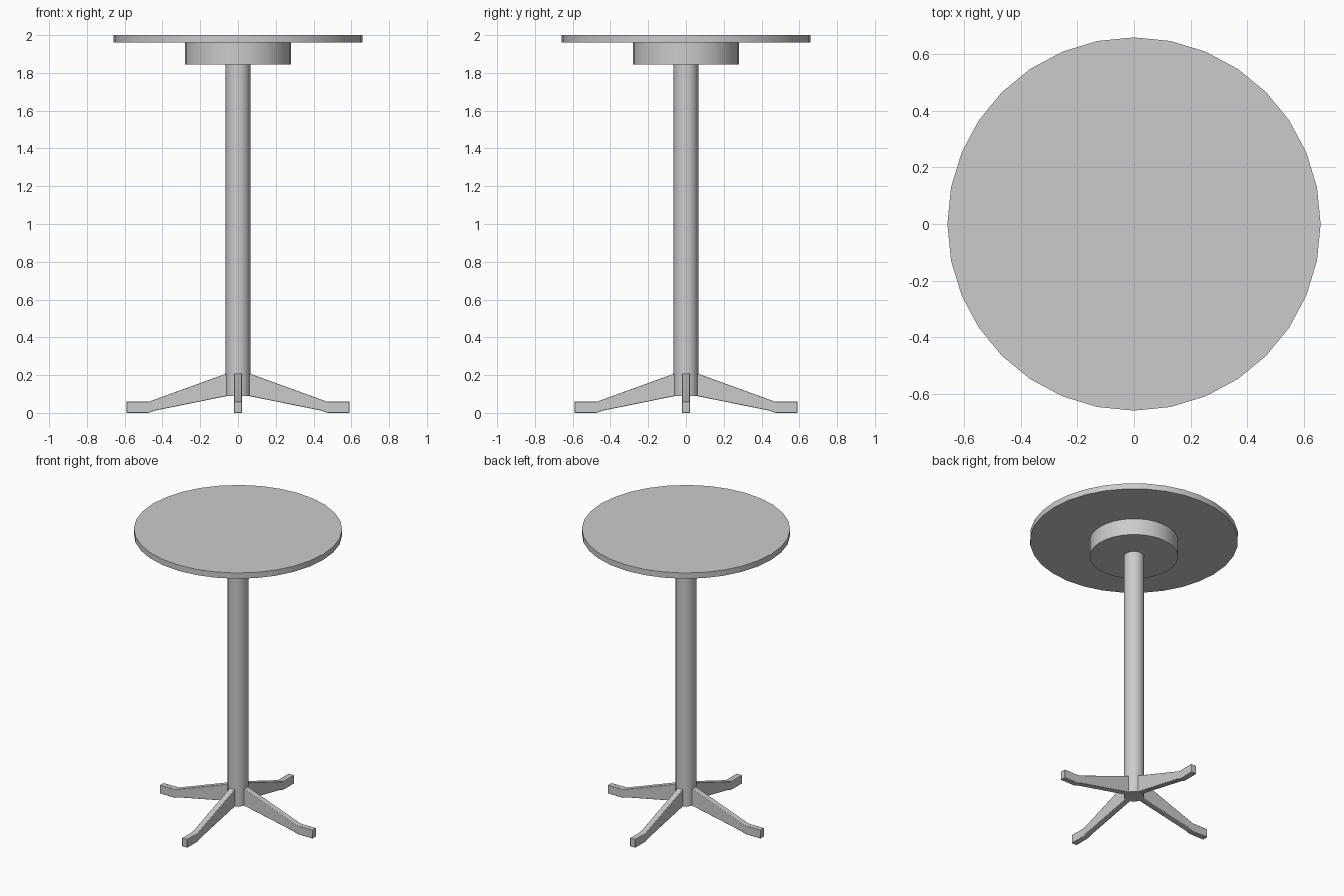
import bpy, bmesh, math
from mathutils import Matrix

if "Cube" in bpy.data.objects:
    bpy.data.objects.remove(bpy.data.objects["Cube"])


def shade(obj):
    bpy.ops.object.select_all(action='DESELECT')
    obj.select_set(True)
    bpy.context.view_layer.objects.active = obj
    bpy.ops.object.shade_smooth_by_angle(angle=math.radians(30))


def disc(name, radius, z0, z1):
    bpy.ops.mesh.primitive_cylinder_add(
        vertices=32, radius=radius, depth=z1 - z0, location=(0, 0, (z0 + z1) / 2))
    obj = bpy.context.object
    obj.name = name
    shade(obj)
    return obj


# Table top, mounting hub and column
disc("table_top", 0.66, 1.96, 2.0)
disc("top_hub", 0.28, 1.845, 1.96)
disc("column", 0.065, 0.09, 1.845)

# Leg side profile (distance from centre, height), extruded to a thin bar
PROFILE = [(0.045, 0.213), (0.065, 0.207), (0.47, 0.06), (0.59, 0.06),
           (0.59, 0.0), (0.475, 0.0), (0.44, 0.012), (0.065, 0.088), (0.045, 0.092)]
HALF_WIDTH = 0.02


def leg(name, angle):
    bm = bmesh.new()
    face = bm.faces.new([bm.verts.new((x, -HALF_WIDTH, z)) for x, z in PROFILE])
    ext = bmesh.ops.extrude_face_region(bm, geom=[face])
    moved = [v for v in ext["geom"] if isinstance(v, bmesh.types.BMVert)]
    bmesh.ops.translate(bm, verts=moved, vec=(0, 2 * HALF_WIDTH, 0))
    bmesh.ops.recalc_face_normals(bm, faces=bm.faces)
    bmesh.ops.rotate(bm, verts=bm.verts, matrix=Matrix.Rotation(angle, 3, 'Z'))
    mesh = bpy.data.meshes.new(name)
    bm.to_mesh(mesh)
    bm.free()
    obj = bpy.data.objects.new(name, mesh)
    bpy.context.collection.objects.link(obj)
    # Softened edges
    bevel = obj.modifiers.new("soft_edges", 'BEVEL')
    bevel.width = 0.003
    bevel.segments = 2
    bevel.limit_method = 'ANGLE'
    shade(obj)


# Four legs along the axes
for i, side in enumerate(("right", "back", "left", "front")):
    leg(side + "_leg", i * math.pi / 2)
